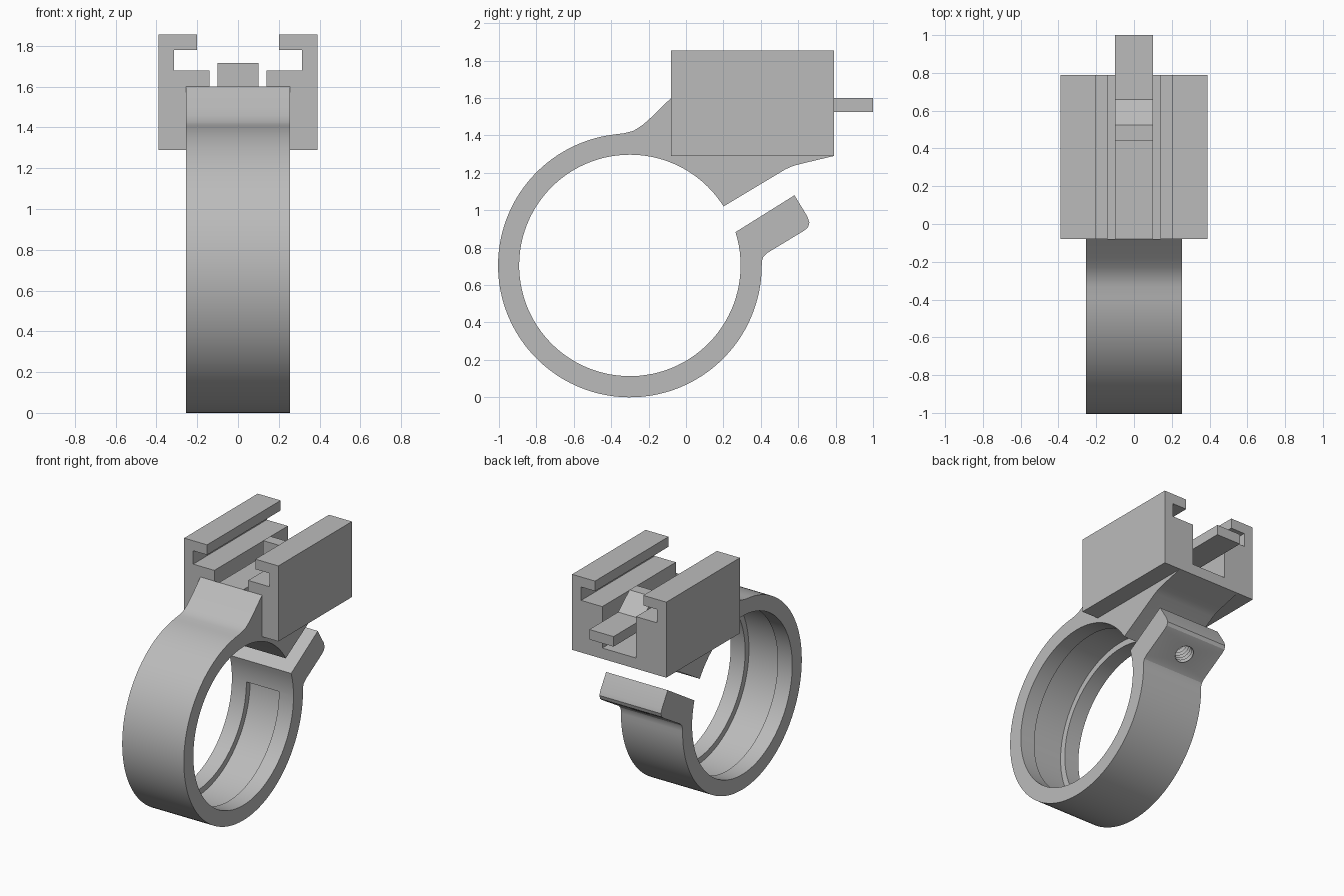
import bpy, bmesh
from math import sin, cos, radians, pi
from mathutils import Vector, Matrix

cube = bpy.data.objects.get("Cube")
if cube:
    bpy.data.objects.remove(cube, do_unlink=True)

grey = bpy.data.materials.new("plain grey")
grey.use_nodes = True
grey.diffuse_color = (0.5, 0.5, 0.5, 1)
grey.node_tree.nodes["Principled BSDF"].inputs["Base Color"].default_value = (0.5, 0.5, 0.5, 1)

CENTRE = Vector((-0.30, 0.705))   # ring centre in y, z
OUTER, INNER, GROOVE = 0.705, 0.592, 0.637
BORE_AXIS = Vector((0, -0.53, 0.848))


def add_object(name, bm):
    bmesh.ops.recalc_face_normals(bm, faces=bm.faces)
    mesh = bpy.data.meshes.new(name)
    bm.to_mesh(mesh)
    bm.free()
    mesh.materials.append(grey)
    obj = bpy.data.objects.new(name, mesh)
    bpy.context.collection.objects.link(obj)
    return obj


def extrude(name, points, start, end, axis):
    """Extrude a closed outline along x (outline in y, z) or y (outline in x, z)."""
    place = (lambda a, b: (start, a, b)) if axis == "x" else (lambda a, b: (a, start, b))
    bm = bmesh.new()
    face = bm.faces.new([bm.verts.new(place(a, b)) for a, b in points])
    grown = bmesh.ops.extrude_face_region(bm, geom=[face])["geom"]
    shift = Vector((1, 0, 0) if axis == "x" else (0, 1, 0)) * (end - start)
    bmesh.ops.translate(bm, vec=shift, verts=[g for g in grown if isinstance(g, bmesh.types.BMVert)])
    return add_object(name, bm)


def arc(radius, first, last, steps=90):
    angles = [radians(first + (last - first) * i / steps) for i in range(steps + 1)]
    return [(CENTRE.x + radius * cos(t), CENTRE.y + radius * sin(t)) for t in angles]


def boolean(target, other, operation):
    mod = target.modifiers.new(operation.lower(), "BOOLEAN")
    mod.operation, mod.object, mod.solver = operation, other, "EXACT"
    bpy.context.view_layer.objects.active = target
    bpy.ops.object.modifier_apply(modifier=mod.name)
    bpy.data.objects.remove(other, do_unlink=True)


# Open clamp ring with its flared neck and the two pinch jaws
outline = arc(OUTER, 0, -263)
outline += [(-0.33, 1.412), (-0.28, 1.425), (-0.23, 1.457), (-0.18, 1.502), (-0.08, 1.60)]
outline += [(-0.08, 1.33), (0.79, 1.33), (0.79, 1.29)]
outline += [(0.61, 1.247), (0.57, 1.236), (0.53, 1.218)]
outline += arc(INNER, 32.2, 342.5 + 35, 100)[:1]
outline += arc(INNER, 35, 377.5, 100)
outline += [(0.58, 1.08), (0.65, 0.965), (0.66, 0.935), (0.652, 0.908), (0.63, 0.89)]
outline += [(0.435, 0.772), (0.414, 0.752), (0.406, 0.73)]
clamp = extrude("clamp_ring", outline, -0.255, 0.255, "x")

# Shallow channel around the inside of the ring
channel = arc(GROOVE, 52, 360) + arc(INNER - 0.05, 360, 52)
boolean(clamp, extrude("groove_cutter", channel, -0.135, 0.135, "x"), "DIFFERENCE")

# Threaded bore through the lower jaw into the upper one
bm = bmesh.new()
sides, previous = 32, None
for level in range(35):
    radius = 0.078 if level % 2 else 0.064
    ring = [bm.verts.new((radius * cos(2 * pi * i / sides), radius * sin(2 * pi * i / sides),
                          -0.03 + 0.015 * level)) for i in range(sides)]
    if previous:
        for i in range(sides):
            j = (i + 1) % sides
            bm.faces.new((previous[i], previous[j], ring[j], ring[i]))
    else:
        bm.faces.new(ring)
    previous = ring
bm.faces.new(previous)
bm.transform(Matrix.Translation((0, 0.53, 0.832)) @ BORE_AXIS.to_track_quat("Z", "Y").to_matrix().to_4x4())
boolean(clamp, add_object("bore_cutter", bm), "DIFFERENCE")

# Rail block with its undercut slot, mirrored from one half
half = [(0.39, 1.29), (0.39, 1.855), (0.20, 1.855), (0.20, 1.78), (0.315, 1.78),
        (0.315, 1.68), (0.14, 1.68), (0.14, 1.37)]
section = half + [(-x, z) for x, z in reversed(half)]
boolean(clamp, extrude("rail_block", section, -0.08, 0.79, "y"), "UNION")
clamp.name = "clamp_and_rail"

# Springy latch tongue with a ramped catch
tongue = [(-0.08, 1.525), (1.0, 1.525), (1.0, 1.60), (0.66, 1.60), (0.525, 1.715),
          (0.44, 1.715), (0.44, 1.60), (-0.08, 1.60)]
extrude("latch_tongue", tongue, -0.10, 0.10, "x")

# Smooth the curved walls and keep the corners crisp
bpy.ops.object.select_all(action="DESELECT")
clamp.select_set(True)
bpy.context.view_layer.objects.active = clamp
bpy.ops.object.shade_smooth_by_angle(angle=radians(25))
